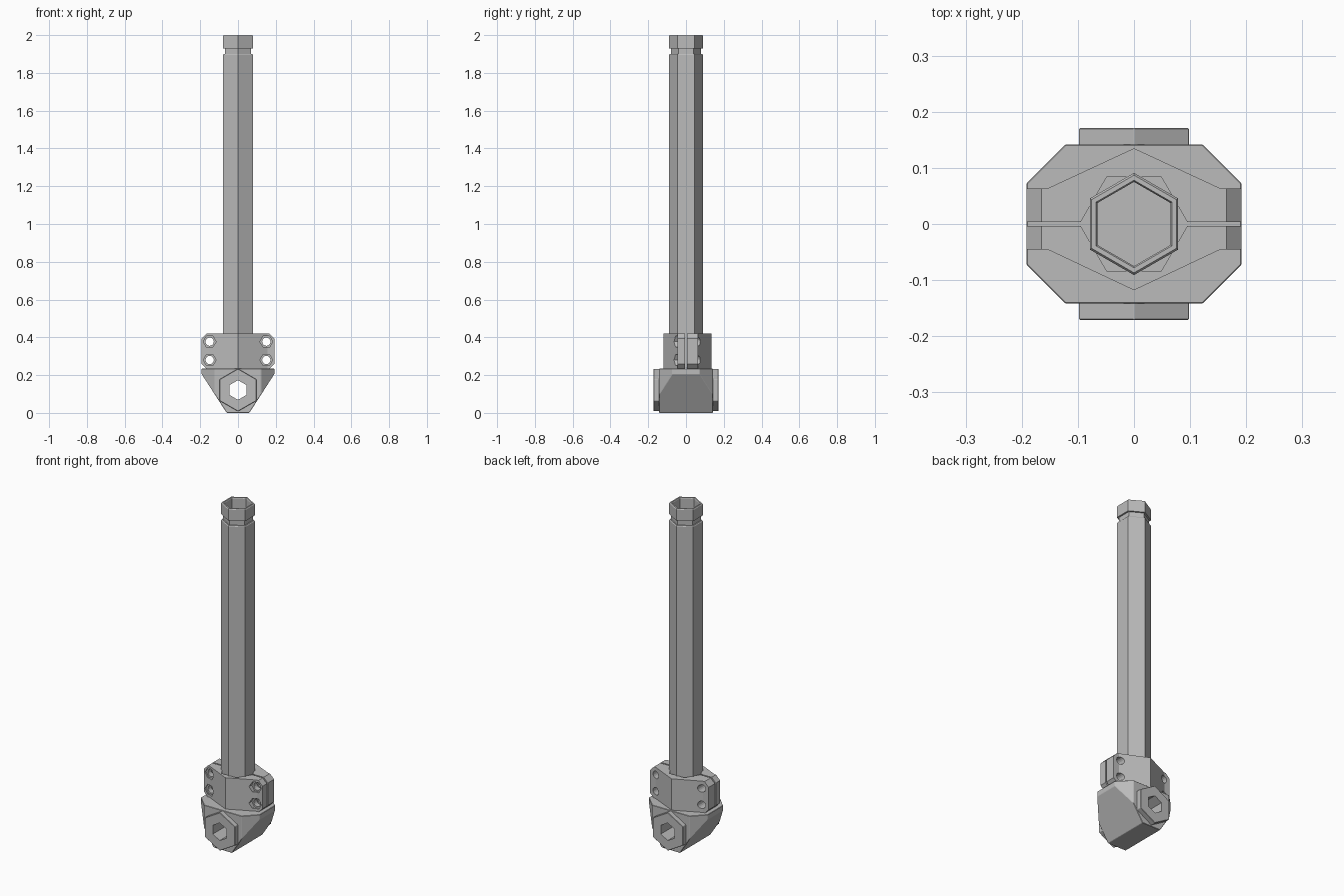
import bpy
from math import sin, cos, pi

if "Cube" in bpy.data.objects:
    bpy.data.objects.remove(bpy.data.objects["Cube"], do_unlink=True)

GREY = (0.5, 0.5, 0.5, 1)
grey = bpy.data.materials.new("plain grey")
grey.use_nodes = True
grey.diffuse_color = GREY
grey.node_tree.nodes["Principled BSDF"].inputs["Base Color"].default_value = GREY


def make(name, verts, faces):
    mesh = bpy.data.meshes.new(name)
    mesh.from_pydata(verts, [], faces)
    mesh.materials.append(grey)
    obj = bpy.data.objects.new(name, mesh)
    bpy.context.collection.objects.link(obj)
    # Consistent outward normals
    bpy.context.view_layer.objects.active = obj
    bpy.ops.object.mode_set(mode='EDIT')
    bpy.ops.mesh.select_all(action='SELECT')
    bpy.ops.mesh.normals_make_consistent(inside=False)
    bpy.ops.object.mode_set(mode='OBJECT')
    return obj


def prism(name, outline, lo, hi, axis='z'):
    """Extrude an outline along z (points x, y) or along y (points x, z)."""
    n = len(outline)
    verts = [(a, b, h) if axis == 'z' else (a, h, b)
             for h in (lo, hi) for a, b in outline]
    faces = [list(range(n))[::-1], list(range(n, 2 * n))]
    faces += [(i, (i + 1) % n, n + (i + 1) % n, n + i) for i in range(n)]
    return make(name, verts, faces)


def ngon(radius, sides, turn=0.0, cx=0.0, cy=0.0):
    return [(cx + radius * cos(turn + 2 * pi * i / sides),
             cy + radius * sin(turn + 2 * pi * i / sides)) for i in range(sides)]


def boolean(obj, other, operation='DIFFERENCE'):
    bpy.context.view_layer.objects.active = obj
    mod = obj.modifiers.new("cut", 'BOOLEAN')
    mod.operation, mod.object, mod.solver = operation, other, 'EXACT'
    bpy.ops.object.modifier_apply(modifier=mod.name)
    bpy.data.objects.remove(other, do_unlink=True)


def soften(obj, width=0.002):
    bpy.context.view_layer.objects.active = obj
    mod = obj.modifiers.new("edge", 'BEVEL')
    mod.width, mod.segments = width, 1
    bpy.ops.object.modifier_apply(modifier=mod.name)


def mirrored(half):
    """Close a right-hand outline with its reflection in x."""
    return half + [(-x, y) for x, y in reversed(half) if x]


# Hexagonal tube: outer wall with a groove under the collar, then the bore
profile = [(0.075, 0.24), (0.091, 0.24), (0.091, 1.895), (0.087, 1.9),
           (0.08, 1.9), (0.08, 1.93), (0.091, 1.93), (0.091, 1.995),
           (0.087, 2.0), (0.078, 2.0), (0.075, 1.995)]
verts = [(x, y, z) for r, z in profile for x, y in ngon(r, 6, pi / 2)]
rows = len(profile)
faces = [(6 * r + i, 6 * r + (i + 1) % 6,
          6 * ((r + 1) % rows) + (i + 1) % 6, 6 * ((r + 1) % rows) + i)
         for r in range(rows) for i in range(6)]
make("hexagonal_tube", verts, faces)

# Tapered base: octagonal plan trimmed by a front profile
base = prism("pivot_base", mirrored([(0.122, -0.142), (0.192, -0.072),
                                     (0.192, 0.072), (0.122, 0.142)]), 0, 0.235)
boolean(base, prism("taper", mirrored([(0.06, 0.0), (0.192, 0.205), (0.192, 0.3),
                                       ]), -0.3, 0.3, 'y'), 'INTERSECT')
soften(base)

# Hexagonal pivot bosses on the front and back
bosses = []
for name, lo, hi in (("front_boss", -0.171, -0.135), ("back_boss", 0.135, 0.171)):
    boss = prism(name, ngon(0.113, 6, pi / 2, 0, 0.121), lo, hi, 'y')
    soften(boss)
    bosses.append(boss)

# Hexagonal pivot bore through the base and bosses
for part in [base] + bosses:
    boolean(part, prism("bore", ngon(0.052, 6, pi / 2, 0, 0.121), -0.3, 0.3, 'y'))

# Two clamp halves gripping the tube
HOLES = [(x, z) for x in (-0.15, 0.15) for z in (0.28, 0.377)]
for name, side, ear, peak in (("front_clamp", -1, 0.045, 0.118),
                              ("back_clamp", 1, 0.063, 0.135)):
    half = [(0.192, 0.004 * side), (0.192, ear * side),
            (0.155, ear * side), (0, peak * side)]
    clamp = prism(name, mirrored(half), 0.235, 0.42)
    boolean(clamp, prism("corners", mirrored([(0.165, 0.232), (0.192, 0.26),
                                              (0.192, 0.393), (0.165, 0.42)]),
                         -0.3, 0.3, 'y'), 'INTERSECT')
    boolean(clamp, prism("socket", ngon(0.097, 6), 0.1, 0.6))
    for x, z in HOLES:
        boolean(clamp, prism("bolt_hole", ngon(0.022, 16, 0, x, z), -0.3, 0.3, 'y'))
        # Hexagonal nut pockets on the front half only
        if side < 0:
            boolean(clamp, prism("pocket", ngon(0.034, 6, 0, x, z), -0.3, -0.036, 'y'))
